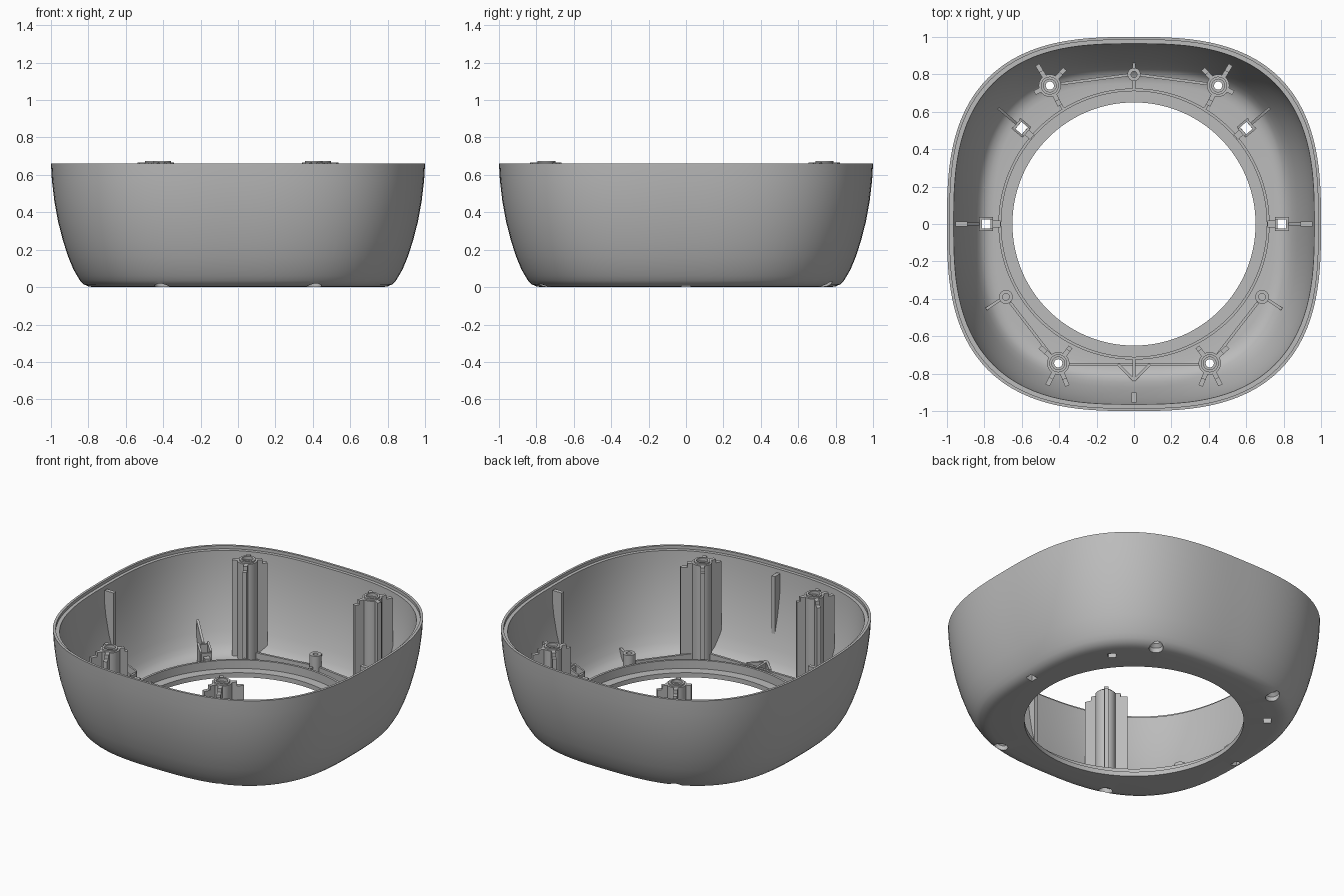
import bpy, bmesh, math
from mathutils import Matrix, Vector

cube = bpy.data.objects.get("Cube")
if cube:
    bpy.data.objects.remove(cube, do_unlink=True)

grey = bpy.data.materials.new("plain_grey")
grey.use_nodes = True
grey.diffuse_color = (0.5, 0.5, 0.5, 1)
grey.node_tree.nodes["Principled BSDF"].inputs["Base Color"].default_value = (0.5, 0.5, 0.5, 1)

N = 2.8      # roundness of the squarish outline
SEG = 128
# Outer wall section: outline scale and height
OUTER = [(.77, 0), (.8, .004), (.825, .015), (.845, .035), (.86, .06), (.88, .095),
         (.907, .16), (.935, .245), (.962, .35), (.982, .46), (.995, .57), (1, .66)]


def outer_z(x, y):
    """Height of the outer skin above a plan position."""
    s = (abs(x) ** N + abs(y) ** N) ** (1 / N)
    for (s0, z0), (s1, z1) in zip(OUTER, OUTER[1:]):
        if s < s1:
            return z0 + (z1 - z0) * max(0, s - s0) / (s1 - s0)
    return OUTER[-1][1]


def finish(name, bm):
    bmesh.ops.recalc_face_normals(bm, faces=bm.faces)
    mesh = bpy.data.meshes.new(name)
    bm.to_mesh(mesh)
    bm.free()
    mesh.materials.append(grey)
    ob = bpy.data.objects.new(name, mesh)
    bpy.context.collection.objects.link(ob)
    return ob


def loft(bm, rings):
    """Skin a closed chain of closed rings."""
    rows = [[bm.verts.new(p) for p in ring] for ring in rings]
    for a, b in zip(rows, rows[1:] + rows[:1]):
        n = len(a)
        for i in range(n):
            j = (i + 1) % n
            bm.faces.new((a[i], a[j], b[j], b[i]))


def plate(name, a, b, top, top_end=None, width=.015):
    """Upright rib from a to b whose foot follows the shell."""
    a, b = Vector(a), Vector(b)
    d = (b - a).normalized()
    side = Vector((-d.y, d.x)) * width / 2
    top_end = top if top_end is None else top_end
    bm = bmesh.new()
    rows, steps = [], 8
    for i in range(steps + 1):
        t = i / steps
        p = a.lerp(b, t)
        z = top + (top_end - top) * t
        row = []
        for q, up in ((p - side, 0), (p + side, 0), (p + side, 1), (p - side, 1)):
            foot = min(outer_z(*q) + .012, z - .002)
            row.append(bm.verts.new((q.x, q.y, z if up else foot)))
        rows.append(row)
    for r, s in zip(rows, rows[1:]):
        for k in range(4):
            m = (k + 1) % 4
            bm.faces.new((r[k], r[m], s[m], s[k]))
    bm.faces.new(rows[0])
    bm.faces.new(rows[-1])
    return finish(name, bm)


def tube(name, x, y, section, seg=24):
    """Turned tube; a height of None means the foot on the shell."""
    bm = bmesh.new()
    rings = []
    for r, z in section:
        ring = []
        for i in range(seg):
            t = math.tau * i / seg
            px, py = x + r * math.cos(t), y + r * math.sin(t)
            ring.append((px, py, outer_z(px, py) + .012 if z is None else z))
        rings.append(ring)
    loft(bm, rings)
    return finish(name, bm)


def polar(c, deg, r):
    t = math.radians(deg)
    return (c[0] + r * math.cos(t), c[1] + r * math.sin(t))


# Shell: wall with stepped rim, floor, raised ring and round opening
inner = [(s - .035, z) for s, z in reversed(OUTER) if .09 < z < .6]
wall = OUTER + [(.985, .66), (.985, .64), (.964, .64)] + inner
wall += [(.825, .065), (.805, .045), (.775, .033), (.75, .03)]
ring = [(.725, .03), (.725, .085), (.71, .085), (.71, .03), (.65, .03), (.65, 0)]
angles = [math.tau * i / SEG for i in range(SEG)]
loops = []
for s, z in wall:
    loop = []
    for t in angles:
        c, n = math.cos(t), math.sin(t)
        r = s * (abs(c) ** N + abs(n) ** N) ** (-1 / N)
        loop.append((r * c, r * n, z))
    loops.append(loop)
for r, z in ring:
    loops.append([(r * math.cos(t), r * math.sin(t), z) for t in angles])
bm = bmesh.new()
loft(bm, loops)
shell = finish("shell", bm)

# Screw recesses and clip slots cut through the floor
BOSSES = {"rear": ((.45, .74), ((59, .13), (132, .12), (243, .12), (335, .09))),
          "front": ((.405, -.745), ((42, .13), (127, .11), (248, .13), (296, .13)))}
CLIPS = (0, 180, 40.5, 139.5)
bm = bmesh.new()
for (x, y), _ in BOSSES.values():
    for s in (1, -1):
        bmesh.ops.create_cone(bm, cap_ends=True, segments=24, radius1=.042, radius2=.042,
                              depth=.2, matrix=Matrix.Translation((s * x, y, .05)))
for deg in CLIPS:
    m = (Matrix.Rotation(math.radians(deg), 4, 'Z') @ Matrix.Translation((.79, 0, .02))
         @ Matrix.Diagonal((.045, .05, .14, 1)))
    bmesh.ops.create_cube(bm, size=1, matrix=m)
cutter = finish("floor_cutter", bm)
cutter.hide_render = True
mod = shell.modifiers.new("floor_holes", 'BOOLEAN')
mod.operation = 'DIFFERENCE'
mod.solver = 'EXACT'
mod.object = cutter
bpy.context.view_layer.objects.active = shell
bpy.ops.object.modifier_apply(modifier=mod.name)
bpy.data.objects.remove(cutter, do_unlink=True)

for s, side in ((1, "left"), (-1, "right")):
    # Tall screw posts with fins
    for end, ((x, y), fins) in BOSSES.items():
        c = (s * x, y)
        tube(f"{end}_{side}_post", *c, [(.06, None), (.06, .665), (.048, .665), (.048, .675),
                                        (.034, .675), (.034, .655), (.022, .655), (.022, .05)])
        for deg, length in fins:
            deg = deg if s > 0 else 180 - deg
            plate(f"{end}_{side}_post_fin", polar(c, deg, .05), polar(c, deg, .09), .665, width=.025)
            plate(f"{end}_{side}_post_fin_foot", polar(c, deg, .085), polar(c, deg, length), .64,
                  width=.025)

    # Low pegs and floor ribs
    tube(f"{side}_peg", s * .685, -.39, [(.037, None), (.037, .13), (.018, .13), (.018, .04)])
    plate(f"{side}_peg_outer_rib", (s * .715, -.405), (s * .79, -.455), .11)
    plate(f"{side}_front_rib", (s * .445, -.7), (s * .662, -.42), .075)
    plate(f"{side}_rear_rib", (s * .39, .75), (s * .03, .797), .075)
    plate(f"{side}_ring_rib", (s * .425, .69), (s * .375, .61), .08)
    plate(f"{side}_brace", (s * .085, -.75), (0, -.835), .09)

    # Side wall fins
    plate(f"{side}_wall_fin", (s * .89, 0), (s * .955, 0), .62, width=.025)

# Rear peg, cross bar and front wall fin
tube("rear_peg", 0, .8, [(.035, None), (.035, .15), (.016, .15), (.016, .04)])
plate("rear_peg_outer_rib", (0, .83), (0, .875), .13)
plate("rear_peg_inner_rib", (0, .77), (0, .72), .08)
plate("front_cross_bar", (-.36, -.75), (.36, -.75), .08)
plate("front_brace_middle", (0, -.72), (0, -.835), .09)
plate("front_wall_fin", (0, -.9), (0, -.955), .62, width=.025)

# Clips around the slots
for deg in CLIPS:
    m = Matrix.Rotation(math.radians(deg), 2)

    def at(r, off):
        return m @ Vector((r, off))

    for off in (-.031, .031):
        plate("clip_cheek", at(.755, off), at(.83, off), .13, .16, width=.012)
    plate("clip_stop", at(.76, -.03), at(.76, .03), .12, width=.014)
    plate("clip_back", at(.82, -.03), at(.82, .03), .15, width=.014)
    plate("clip_foot", at(.715, 0), at(.755, 0), .1, width=.035)
    plate("clip_wall_rib", at(.825, 0), at(.9 if deg % 180 == 0 else .955, 0), .16, .25)

# Smooth curved faces while keeping edges crisp
bpy.ops.object.select_all(action='DESELECT')
for ob in bpy.context.collection.objects:
    if ob.type == 'MESH' and ob.data.materials and ob.data.materials[0] == grey:
        ob.select_set(True)
bpy.context.view_layer.objects.active = shell
bpy.ops.object.shade_smooth_by_angle(angle=math.radians(32))
